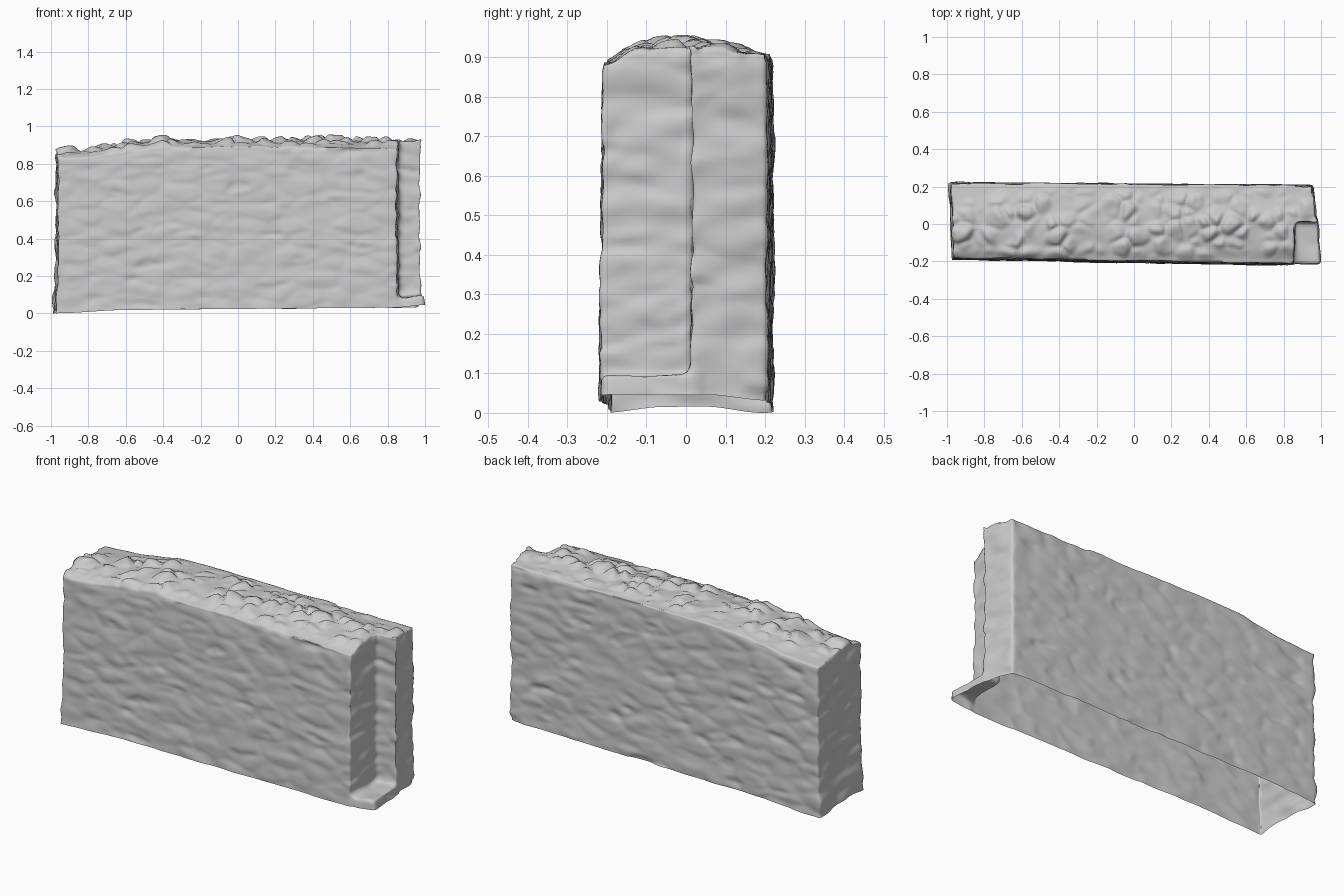
import bpy, bmesh
from mathutils import Vector, noise

cube = bpy.data.objects.get("Cube")
if cube:
    bpy.data.objects.remove(cube)

H = 0.9  # nominal wall height before shaping


def block(bm, plan, height):
    """Add a closed prism over a four-cornered plan, reaching below the ground."""
    face = bm.faces.new([bm.verts.new((x, y, -0.05)) for x, y in plan])
    top = bmesh.ops.extrude_face_region(bm, geom=[face])["geom"]
    for v in top:
        if isinstance(v, bmesh.types.BMVert):
            v.co.z = height


def ramp(a, b, t):
    t = min(max((t - a) / (b - a), 0), 1)
    return t * t * (3 - 2 * t)


def cells(p, scale):
    """Rounded stone pattern: 0 in the joints, 1 on the stones."""
    d, _ = noise.voronoi(p * Vector(scale))
    return ramp(0, 0.35, d[1] - d[0])


def base_height(x, y):
    corner = 0.016 * (1 - ramp(-0.97, -0.6, x)) * ramp(0.05, 0.2, abs(y))
    return 0.026 + 0.008 * x + 0.014 * ramp(0.8, 1, x) * (1 - ramp(0.05, 0.2, y)) - corner


def top_height(x, y):
    rise = 0.062 * ramp(-1.0, -0.35, x)
    crown = 0.02 * (1 - ramp(0.02, 0.2, abs(y)))
    ends = 0.5 + 0.5 * ramp(0.2, 0.8, abs(x - 0.15))
    front_edge = 0.022 * ends * (1 - ramp(-0.21, -0.14, y))
    return 0.84 + rise + crown - front_edge + 0.006 * ramp(0, 0.2, y)


def roughness(p, n):
    """Outward offset of the rubble masonry."""
    broad = noise.noise(p * Vector((4, 4, 8)))
    grain = noise.noise(p * Vector((9, 9, 18)))
    if n.z > 0.6 and p.z > 0.5:
        stones = cells(p, (10, 11, 4)) * max(0, noise.noise(p * 9) + 0.35)
        middle = 1 - ramp(0.1, 0.22, abs(p.y))
        return 0.006 * grain + 0.042 * stones * middle
    end = ramp(0.3, 0.8, abs(n.x))
    joints = cells(p, (5, 5, 11)) - 1
    pits = ramp(0.3, 0.65, noise.noise(p * Vector((7, 7, 20)) + Vector((3, 8, 5))))
    return 0.003 * broad + (0.005 + 0.006 * end) * grain + 0.004 * joints - 0.008 * pits


# Closed blocks: front leaf, longer back leaf and the low toe at the right end
bm = bmesh.new()
block(bm, [(-0.965, -0.188), (0.853, -0.219), (0.863, 0.03), (-0.965, 0.03)], H)
block(bm, [(-0.965, -0.02), (0.977, 0.012), (0.955, 0.209), (-0.98, 0.223)], H)
block(bm, [(0.8, -0.214), (0.998, -0.21), (0.985, 0.03), (0.8, 0.03)], 0.056)
bmesh.ops.recalc_face_normals(bm, faces=bm.faces)
mesh = bpy.data.meshes.new("stone_wall")
bm.to_mesh(mesh)
bm.free()
wall = bpy.data.objects.new("stone_wall", mesh)
bpy.context.collection.objects.link(wall)

# Fuse the blocks into one even skin
fuse = wall.modifiers.new("fuse", "REMESH")
fuse.mode = "VOXEL"
fuse.voxel_size = 0.0125
bpy.context.view_layer.objects.active = wall
wall.select_set(True)
bpy.ops.object.modifier_apply(modifier=fuse.name)

# Cut the underside open
bm = bmesh.new()
bm.from_mesh(mesh)
bmesh.ops.bisect_plane(bm, geom=bm.verts[:] + bm.edges[:] + bm.faces[:],
                       plane_co=(0, 0, 0), plane_no=(0, 0, 1), clear_inner=True)

# Slope the top and base, batter the front and flare the left foot
for v in bm.verts:
    x, y, z = v.co
    low = base_height(x, y) + 0.004 * noise.noise(Vector((x * 5, y * 5, 0)))
    v.co.z = low + z / H * (top_height(x, y) - low)
    v.co.y += 0.01 * (v.co.z - 0.5) * (1 - ramp(-0.2, -0.02, y))
    v.co.x -= 0.012 * (1 - ramp(-0.97, -0.9, x)) * (1 - ramp(0.08, 0.2, z))
bm.normal_update()

# Roughen the stone
moves = [(v, v.normal * roughness(v.co, v.normal)) for v in bm.verts]
for v, move in moves:
    v.co += move
bmesh.ops.smooth_vert(bm, verts=[v for v in bm.verts if not v.is_boundary], factor=0.4,
                      use_axis_x=True, use_axis_y=True, use_axis_z=True)
floor = min(v.co.z for v in bm.verts)
bmesh.ops.translate(bm, verts=bm.verts, vec=(0, 0, -floor))
bm.to_mesh(mesh)
bm.free()
mesh.shade_smooth()

# Plain pale stone
stone = bpy.data.materials.new("pale_stone")
stone.use_nodes = True
colour = (0.6, 0.6, 0.6, 1)
stone.diffuse_color = colour
stone.node_tree.nodes["Principled BSDF"].inputs["Base Color"].default_value = colour
mesh.materials.clear()
mesh.materials.append(stone)
